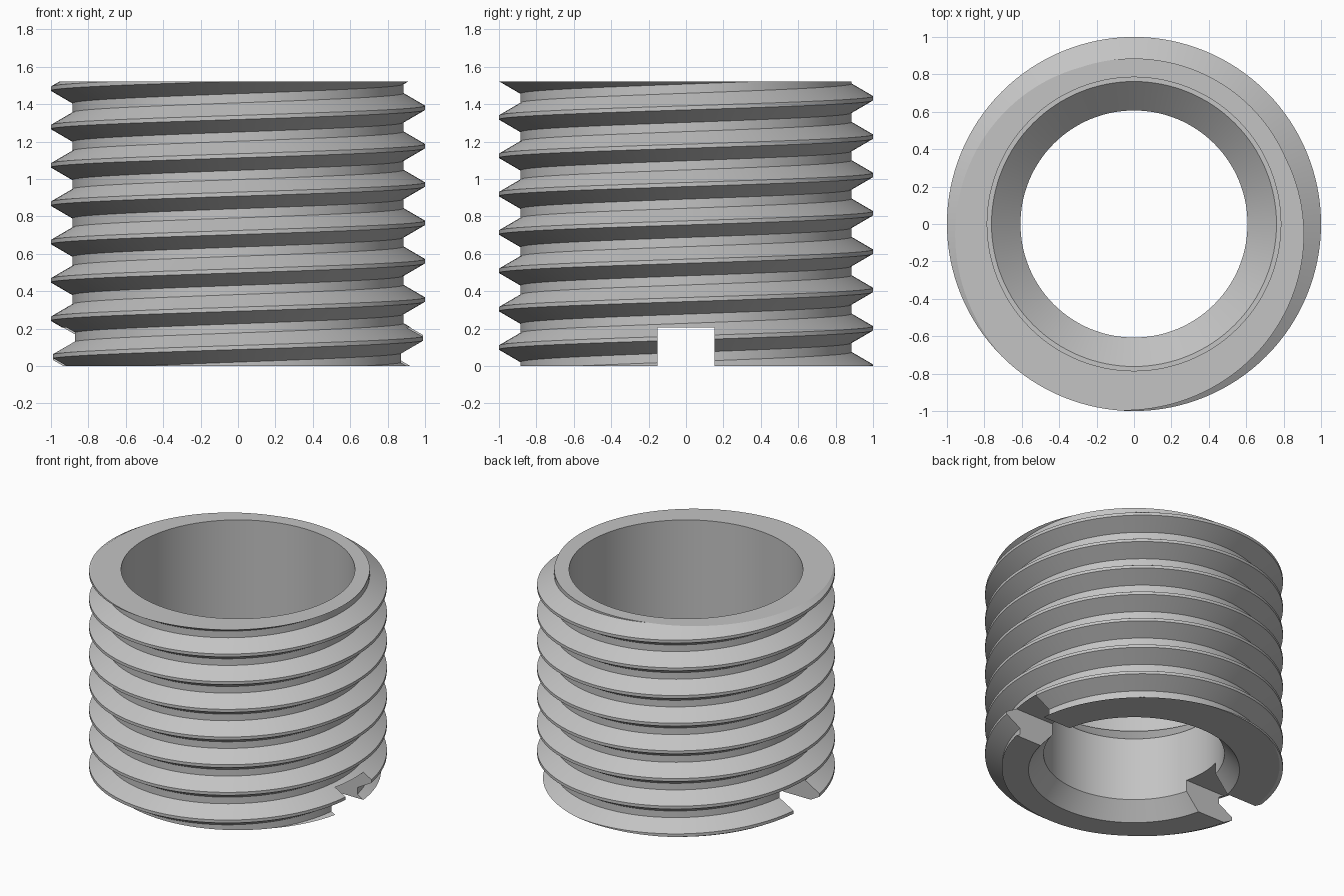
import bpy, bmesh
from math import cos, sin, pi, radians
from mathutils import Vector

if "Cube" in bpy.data.objects:
    bpy.data.objects.remove(bpy.data.objects["Cube"], do_unlink=True)

HEIGHT = 1.52
PITCH = 0.205
CREST_R, ROOT_R = 1.0, 0.885
CREST_Z = 0.15          # crest height at the +x side
SIDES = 128

grey = bpy.data.materials.new("plain grey")
grey.use_nodes = True
colour = (0.55, 0.55, 0.55, 1)
grey.diffuse_color = colour
grey.node_tree.nodes["Principled BSDF"].inputs["Base Color"].default_value = colour


def add_object(name, bm):
    bmesh.ops.recalc_face_normals(bm, faces=bm.faces)
    mesh = bpy.data.meshes.new(name)
    bm.to_mesh(mesh)
    bm.free()
    mesh.materials.append(grey)
    obj = bpy.data.objects.new(name, mesh)
    bpy.context.collection.objects.link(obj)
    return obj


def make_thread():
    """Right-hand helical thread trimmed flat at both ends."""
    bm = bmesh.new()
    flat, flank = 0.011, 0.067
    tooth = [(ROOT_R, -flat - flank), (CREST_R, -flat),
             (CREST_R, flat), (ROOT_R, flat + flank)]
    turns = range(-3, 10)
    profile = [(r, CREST_Z + t * PITCH + z) for t in turns for r, z in tooth]
    columns = []
    for i in range(SIDES):
        a = 2 * pi * i / SIDES
        rise = PITCH * i / SIDES
        columns.append([bm.verts.new((r * cos(a), r * sin(a), z + rise))
                        for r, z in profile])
    for i in range(SIDES):
        # The seam joins each turn to the next one up
        shift = len(tooth) if i == SIDES - 1 else 0
        here, there = columns[i], columns[(i + 1) % SIDES]
        for k in range(len(profile) - 1 - shift):
            bm.faces.new((here[k], there[k + shift],
                          there[k + 1 + shift], here[k + 1]))
    for z, direction in ((0, -1), (HEIGHT, 1)):
        cut = bmesh.ops.bisect_plane(
            bm, geom=bm.verts[:] + bm.edges[:] + bm.faces[:],
            plane_co=(0, 0, z), plane_no=(0, 0, direction), clear_outer=True)
        rim = [e for e in cut["geom_cut"]
               if isinstance(e, bmesh.types.BMEdge) and e.is_boundary]
        bmesh.ops.holes_fill(bm, edges=rim, sides=0)
    return add_object("threaded_insert", bm)


def make_bore():
    """Stepped bore: bottom chamfer, narrow hole, cone, ledge, wide hole."""
    bm = bmesh.new()
    points = [(0, -0.12), (0.81, -0.12), (0.607, 0.12), (0.607, 0.59),
              (0.762, 0.74), (0.785, 0.74), (0.785, 1.7), (0, 1.7)]
    verts = [bm.verts.new((r, 0, z)) for r, z in points]
    edges = [bm.edges.new(pair) for pair in zip(verts, verts[1:])]
    bmesh.ops.spin(bm, geom=verts + edges, cent=(0, 0, 0), axis=(0, 0, 1),
                   angle=2 * pi, steps=SIDES)
    bmesh.ops.remove_doubles(bm, verts=bm.verts, dist=0.0001)
    return add_object("bore_cutter", bm)


def make_slot():
    """Screwdriver slot across the bottom along x."""
    bm = bmesh.new()
    bmesh.ops.create_cube(bm, size=1)
    bmesh.ops.scale(bm, vec=(2.4, 0.304, 0.405), verts=bm.verts)
    bmesh.ops.translate(bm, vec=Vector((0, 0, 0.0025)), verts=bm.verts)
    return add_object("slot_cutter", bm)


insert = make_thread()
bpy.context.view_layer.objects.active = insert

# Cut the bore and the slot
for cutter in (make_bore(), make_slot()):
    cutter.hide_render = True
    mod = insert.modifiers.new("cut", 'BOOLEAN')
    mod.operation = 'DIFFERENCE'
    mod.solver = 'EXACT'
    mod.object = cutter
    bpy.ops.object.modifier_apply(modifier=mod.name)
    bpy.data.objects.remove(cutter, do_unlink=True)

for obj in bpy.context.selected_objects:
    obj.select_set(False)
insert.select_set(True)
bpy.ops.object.shade_smooth_by_angle(angle=radians(25))
